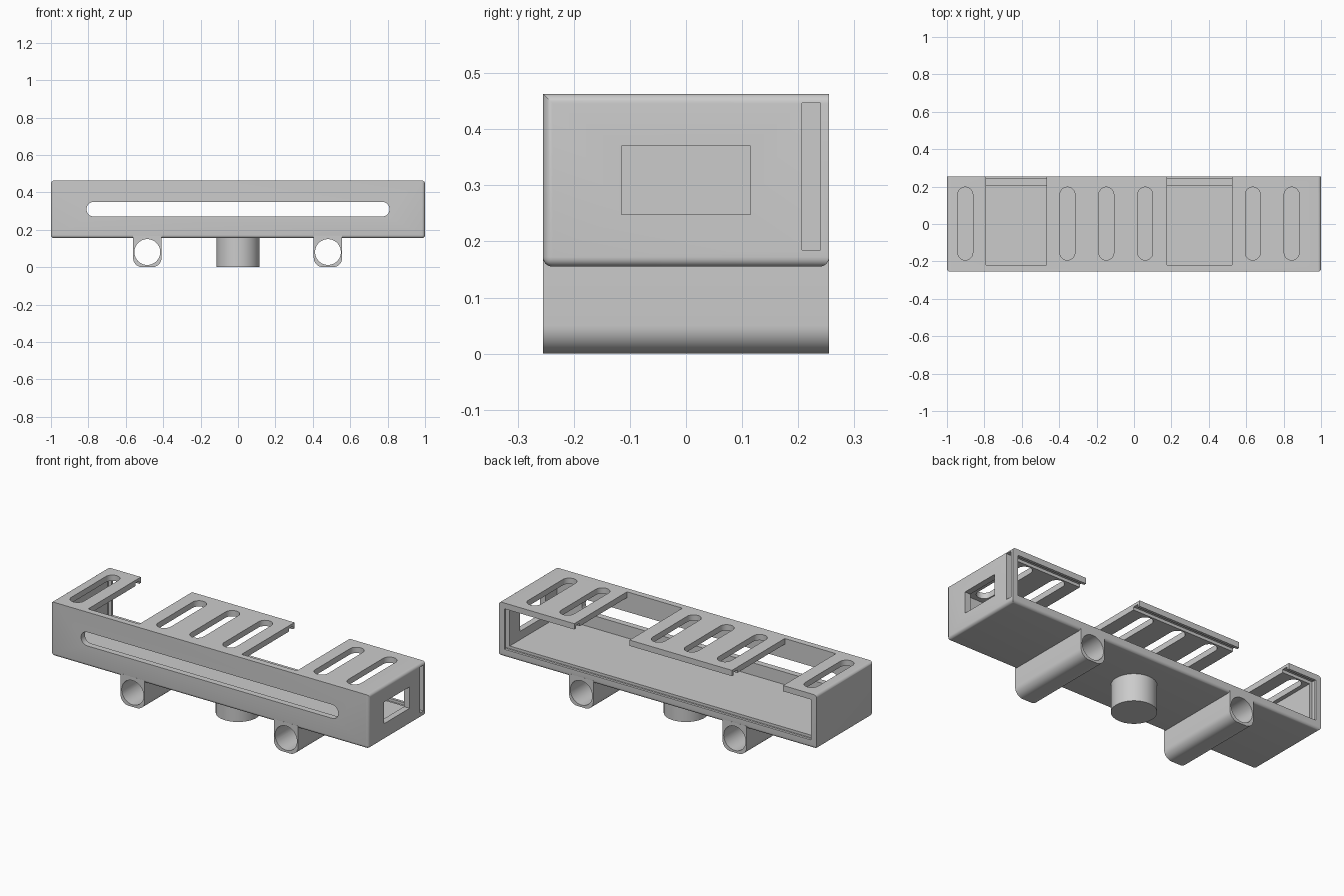
import bpy, bmesh, math

if "Cube" in bpy.data.objects:
    bpy.data.objects.remove(bpy.data.objects["Cube"], do_unlink=True)

grey = bpy.data.materials.new("plain_grey")
grey.use_nodes = True
grey.diffuse_color = (0.6, 0.6, 0.6, 1)
grey.node_tree.nodes["Principled BSDF"].inputs["Base Color"].default_value = (0.6, 0.6, 0.6, 1)


def outline(u0, u1, v0, v1, r_low=0, r_high=0, steps=12):
    """Rectangle outline with separate radii for the low and high corners."""
    corners = [(u1, v1, -1, -1, r_high), (u0, v1, 1, -1, r_high),
               (u0, v0, 1, 1, r_low), (u1, v0, -1, 1, r_low)]
    pts = []
    for i, (u, v, su, sv, r) in enumerate(corners):
        for k in range(steps + 1 if r else 1):
            a = math.pi / 2 * (i + k / steps)
            if r:
                pts.append((u + su * r + r * math.cos(a), v + sv * r + r * math.sin(a)))
            else:
                pts.append((u, v))
    return pts


def prism(name, pts, axis, start, end):
    """Extrude a flat outline along an axis."""
    place = {"x": lambda u, v: (start, u, v),
             "y": lambda u, v: (u, start, v),
             "z": lambda u, v: (u, v, start)}[axis]
    bm = bmesh.new()
    face = bm.faces.new([bm.verts.new(place(u, v)) for u, v in pts])
    new = bmesh.ops.extrude_face_region(bm, geom=[face])["geom"]
    shift = [0, 0, 0]
    shift["xyz".index(axis)] = end - start
    bmesh.ops.translate(bm, vec=shift, verts=[g for g in new if isinstance(g, bmesh.types.BMVert)])
    bmesh.ops.remove_doubles(bm, verts=bm.verts, dist=1e-5)
    bmesh.ops.recalc_face_normals(bm, faces=bm.faces)
    mesh = bpy.data.meshes.new(name)
    bm.to_mesh(mesh)
    bm.free()
    obj = bpy.data.objects.new(name, mesh)
    mesh.materials.append(grey)
    bpy.context.collection.objects.link(obj)
    return obj


def block(name, x0, x1, y0, y1, z0, z1):
    return prism(name, outline(x0, x1, y0, y1), "z", z0, z1)


def activate(obj):
    bpy.ops.object.select_all(action="DESELECT")
    obj.select_set(True)
    bpy.context.view_layer.objects.active = obj


def cut(obj, cutter):
    cutter.hide_render = True
    mod = obj.modifiers.new("cut", "BOOLEAN")
    mod.operation, mod.solver, mod.object = "DIFFERENCE", "EXACT", cutter
    activate(obj)
    bpy.ops.object.modifier_apply(modifier=mod.name)
    bpy.data.objects.remove(cutter, do_unlink=True)


def smooth(obj):
    activate(obj)
    bpy.ops.object.shade_smooth_by_angle(angle=math.radians(30))


# Case body with rounded bottom, ends and front corners
FRONT, BACK, LOW, HIGH = -0.255, 0.255, 0.155, 0.463
case = block("case", -1, 1, FRONT, BACK, LOW, HIGH)
bm = bmesh.new()
bm.from_mesh(case.data)
rounded = []
for e in bm.edges:
    mid = (e.verts[0].co + e.verts[1].co) / 2
    bottom = mid.z < LOW + 0.01
    end_top = mid.z > HIGH - 0.01 and abs(mid.x) > 0.9
    front_corner = abs(mid.x) > 0.9 and mid.y < FRONT + 0.01
    if bottom or end_top or front_corner:
        rounded.append(e)
bmesh.ops.bevel(bm, geom=rounded, offset=0.017, offset_type="OFFSET", segments=6,
                profile=0.5, affect="EDGES", clamp_overlap=True)
bm.to_mesh(case.data)
bm.free()

# Hollow inside, open at the back, with a groove for a sliding panel
cut(case, block("hollow", -0.965, 0.965, -0.22, 0.4, 0.2, 0.43))
cut(case, block("panel_groove", -0.982, 1.2, 0.207, 0.24, 0.185, 0.447))

# End window and long front slot
cut(case, block("end_window", 0.9, 1.1, -0.115, 0.115, 0.248, 0.37))
cut(case, prism("front_slot", outline(-0.81, 0.81, 0.271, 0.349, 0.0389, 0.0389),
                "y", -0.4, -0.15))

# Roof openings that run out through the back edge
for x0, x1 in ((-0.79, -0.468), (0.177, 0.525)):
    cut(case, block("roof_opening", x0, x1, -0.22, 0.4, 0.4, 0.6))

# Vent slots in the roof
for x in (-0.902, -0.356, -0.148, 0.06, 0.635, 0.843):
    cut(case, prism("vent_slot", outline(x - 0.04, x + 0.04, -0.193, 0.197, 0.0399, 0.0399),
                    "z", 0.4, 0.6))
smooth(case)

# Mounting tubes under the case
for side, x in (("right", -0.485), ("left", 0.481)):
    tube = prism(side + "_mounting_tube",
                 outline(x - 0.076, x + 0.076, 0, 0.17, 0.05), "y", FRONT, BACK)
    bore = outline(x - 0.069, x + 0.069, 0.012, 0.15, 0.0689, 0.0689)
    cut(tube, prism("bore", bore, "y", -0.4, 0.4))
    smooth(tube)

# Central round post
post = prism("center_post", outline(-0.115, 0.115, -0.115, 0.115, 0.115, 0.115),
             "z", 0, 0.17)
smooth(post)
